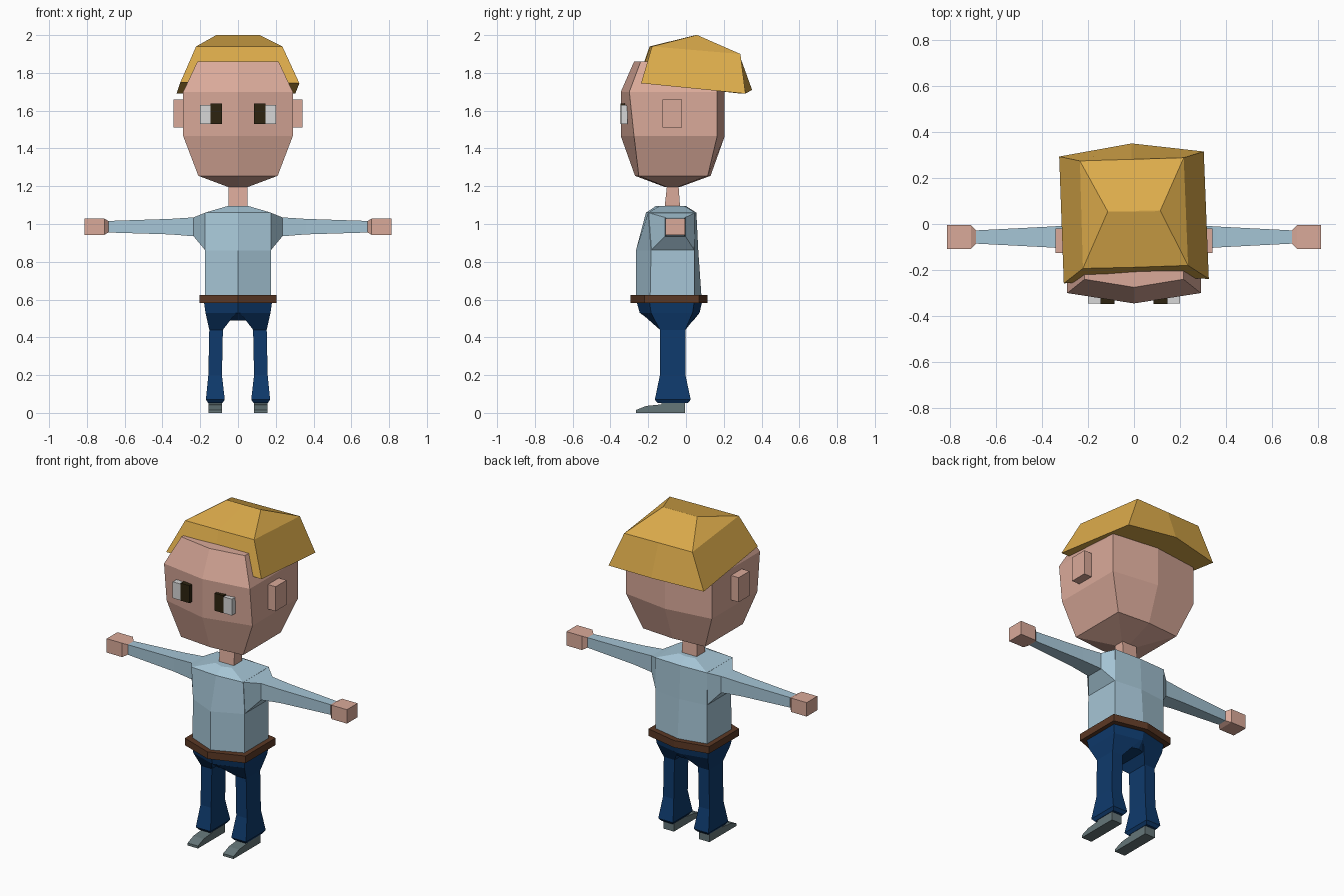
import bpy, bmesh
from mathutils import Vector


def material(name, rgb):
    m = bpy.data.materials.new(name)
    m.diffuse_color = (*rgb, 1)
    return m


HAIR = material("blond", (0.72, 0.41, 0.07))
SKIN = material("skin", (0.70, 0.40, 0.32))
SHIRT = material("light blue", (0.38, 0.56, 0.67))
PANTS = material("navy", (0.0045, 0.042, 0.15))
BELT = material("brown", (0.105, 0.04, 0.018))
SHOE = material("grey", (0.13, 0.18, 0.19))
PUPIL = material("dark brown", (0.026, 0.017, 0.005))
WHITE = material("eye white", (0.68, 0.68, 0.68))


def loft(name, rings, mat, side=1):
    """Skin a stack of equal rings and cap both ends; side=-1 mirrors in x."""
    bm = bmesh.new()
    vs = [[bm.verts.new((x * side, y, z)) for x, y, z in r] for r in rings]
    n = len(vs[0])
    for a, b in zip(vs, vs[1:]):
        for i in range(n):
            j = (i + 1) % n
            bm.faces.new((a[i], a[j], b[j], b[i]))
    bm.faces.new(vs[0])
    bm.faces.new(vs[-1])
    bmesh.ops.recalc_face_normals(bm, faces=bm.faces)
    me = bpy.data.meshes.new(name)
    bm.to_mesh(me)
    bm.free()
    me.materials.append(mat)
    ob = bpy.data.objects.new(name, me)
    bpy.context.collection.objects.link(ob)
    return ob


def hexa(z, hx, front, front_mid, back, back_mid):
    """Six-sided section with a ridge down the front and the back."""
    return [(-hx, front, z), (0, front_mid, z), (hx, front, z),
            (hx, back, z), (0, back_mid, z), (-hx, back, z)]


def rect(z, x0, x1, y0, y1):
    return [(x0, y0, z), (x1, y0, z), (x1, y1, z), (x0, y1, z)]


def slice_x(x, y0, y1, z0, z1):
    return [(x, y0, z0), (x, y1, z0), (x, y1, z1), (x, y0, z1)]


def box(name, x0, x1, y0, y1, z0, z1, mat, side=1):
    return loft(name, [rect(z0, x0, x1, y0, y1), rect(z1, x0, x1, y0, y1)], mat, side)


# Head and neck
loft("head", [
    hexa(1.195, 0.05, -0.10, -0.11, -0.045, -0.035),
    hexa(1.255, 0.21, -0.25, -0.27, 0.115, 0.13),
    hexa(1.465, 0.29, -0.275, -0.345, 0.165, 0.205),
    hexa(1.70, 0.29, -0.30, -0.345, 0.165, 0.205),
    hexa(1.86, 0.215, -0.24, -0.275, 0.13, 0.15)], SKIN)
loft("neck", [rect(1.07, -0.05, 0.05, -0.115, -0.03),
              rect(1.21, -0.05, 0.05, -0.10, -0.04)], SKIN)

# Slightly lopsided hair cap: lower rim, upper rim, short crown ridge
loft("hair", [
    [(-0.305, -0.258, 1.75), (0, -0.235, 1.75), (0.325, -0.238, 1.745),
     (0.303, 0.315, 1.69), (-0.01, 0.35, 1.71), (-0.325, 0.293, 1.69)],
    [(-0.222, -0.193, 1.94), (0, -0.188, 1.94), (0.235, -0.18, 1.94),
     (0.216, 0.288, 1.90), (-0.01, 0.281, 1.90), (-0.235, 0.274, 1.90)],
    [(-0.115, 0.052, 2.0), (0, 0.053, 2.0), (0.115, 0.056, 2.0),
     (0.115, 0.06, 2.0), (0, 0.057, 2.0), (-0.115, 0.056, 2.0)]], HAIR)

# Torso, belt and hips
loft("shirt", [
    hexa(0.60, 0.175, -0.19, -0.265, 0.045, 0.083),
    hexa(0.86, 0.175, -0.185, -0.265, 0.045, 0.065),
    hexa(1.06, 0.175, -0.20, -0.212, 0.048, 0.055),
    hexa(1.095, 0.055, -0.14, -0.16, -0.01, 0.0)], SHIRT)
loft("belt", [hexa(z, 0.205, -0.22, -0.295, 0.07, 0.115)
              for z in (0.582, 0.625)], BELT)
loft("hips", [
    hexa(0.60, 0.182, -0.195, -0.265, 0.045, 0.088),
    hexa(0.53, 0.172, -0.185, -0.245, 0.035, 0.072),
    hexa(0.49, 0.06, -0.17, -0.19, 0.02, 0.04)], PANTS)

for side, word in ((1, "right"), (-1, "left")):
    # Ears and eyes
    box(word + "_ear", 0.26, 0.342, -0.125, -0.02, 1.51, 1.66, SKIN, side)
    box(word + "_eye_white", 0.14, 0.20, -0.345, -0.31, 1.53, 1.63, WHITE, side)
    box(word + "_pupil", 0.085, 0.145, -0.347, -0.31, 1.53, 1.637, PUPIL, side)

    # Sleeve with wide shoulder, then wrist and hand
    loft(word + "_sleeve", [
        [(0.173, -0.185, 0.86), (0.173, 0.045, 0.86),
         (0.173, 0.048, 1.06), (0.173, -0.20, 1.06)],
        slice_x(0.235, -0.112, -0.003, 0.935, 1.035),
        slice_x(0.36, -0.102, -0.011, 0.945, 1.027),
        slice_x(0.69, -0.085, -0.028, 0.955, 1.016)], SHIRT, side)
    loft(word + "_hand", [
        slice_x(0.685, -0.085, -0.028, 0.955, 1.016),
        slice_x(0.708, -0.108, -0.005, 0.943, 1.028),
        slice_x(0.812, -0.108, -0.005, 0.943, 1.028)], SKIN, side)

    # Trouser leg: splayed from the hip, flared at the hem
    loft(word + "_leg", [
        [(0.01, -0.24, 0.53), (0.172, -0.185, 0.53),
         (0.172, 0.035, 0.53), (0.01, 0.07, 0.53)],
        rect(0.44, 0.08, 0.152, -0.138, -0.003),
        rect(0.20, 0.085, 0.157, -0.138, -0.003),
        rect(0.07, 0.07, 0.170, -0.165, 0.025),
        rect(0.052, 0.083, 0.158, -0.15, 0.01)], PANTS, side)

    # Wedge shoe: side profile pushed across x
    profile = [(-0.005, 0), (-0.265, 0), (-0.265, 0.015), (-0.21, 0.037),
               (-0.13, 0.045), (-0.13, 0.06), (-0.005, 0.06)]
    loft(word + "_shoe", [[(x, y, z) for y, z in profile]
                          for x in (0.085, 0.155)], SHOE, side)
